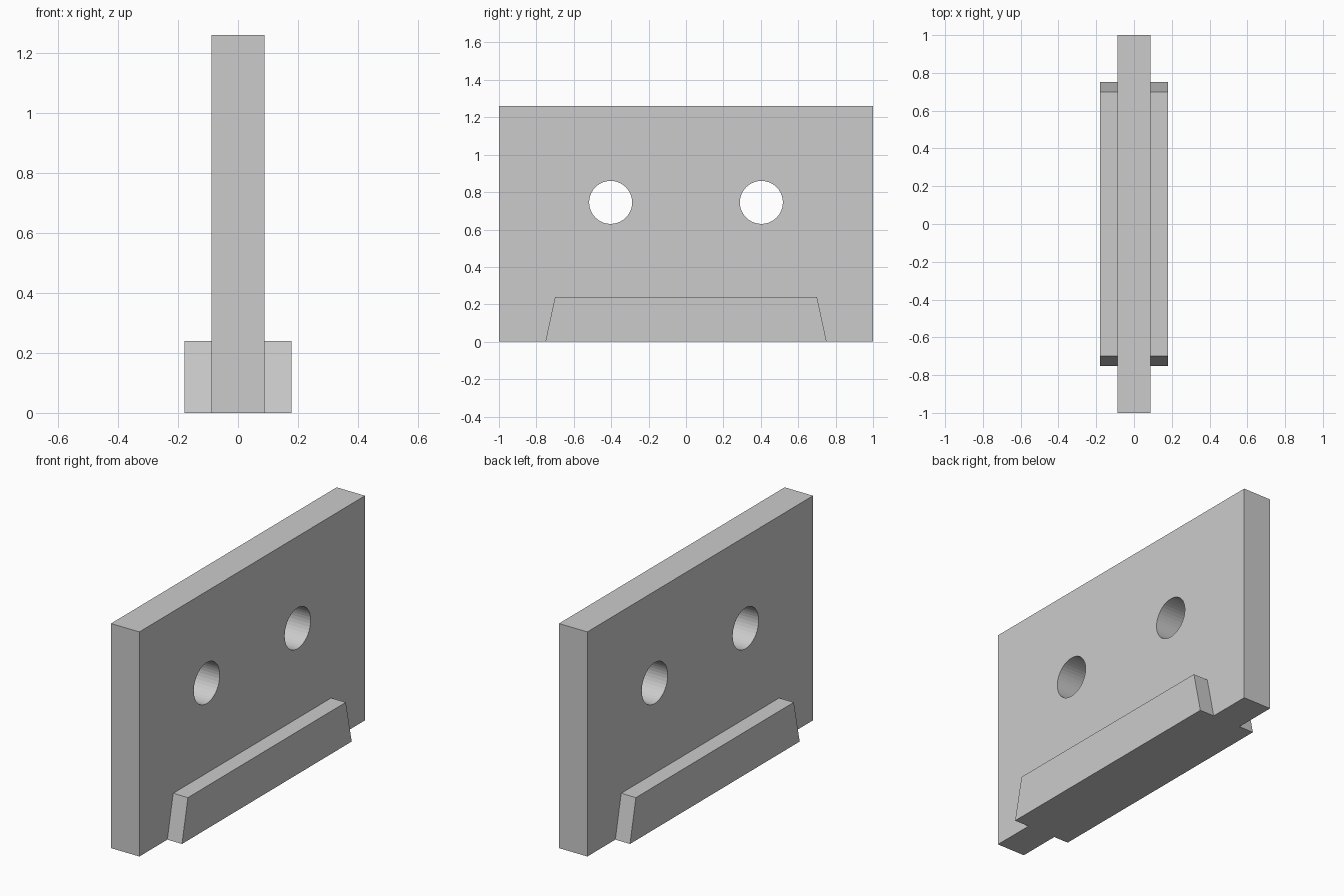
import bpy
import bmesh
from math import radians, cos, sin, tau

if "Cube" in bpy.data.objects:
    bpy.data.objects.remove(bpy.data.objects["Cube"])

PLATE_HALF, FOOT_HALF = 0.088, 0.179
HEIGHT = 1.26
HOLE_Y, HOLE_Z, HOLE_R, HOLE_SIDES = 0.403, 0.745, 0.115, 40


def extrude_x(name, profile, half):
    """Solid from a (y, z) profile, extruded from -half to +half along x."""
    bm = bmesh.new()
    face = bm.faces.new([bm.verts.new((-half, y, z)) for y, z in profile])
    new = bmesh.ops.extrude_face_region(bm, geom=[face])["geom"]
    bmesh.ops.translate(bm, vec=(2 * half, 0, 0),
                        verts=[v for v in new if isinstance(v, bmesh.types.BMVert)])
    bmesh.ops.recalc_face_normals(bm, faces=bm.faces)
    mesh = bpy.data.meshes.new(name)
    bm.to_mesh(mesh)
    bm.free()
    ob = bpy.data.objects.new(name, mesh)
    bpy.context.collection.objects.link(ob)
    return ob


def boolean(target, tool, operation):
    """Apply a boolean to the target and remove the tool object."""
    tool.hide_render = True
    mod = target.modifiers.new(tool.name, 'BOOLEAN')
    mod.operation, mod.solver, mod.object = operation, 'EXACT', tool
    bpy.context.view_layer.objects.active = target
    bpy.ops.object.modifier_apply(modifier=mod.name)
    bpy.data.objects.remove(tool)


# Upright plate
plate = extrude_x("mounting_plate",
                  [(-1, 0), (1, 0), (1, HEIGHT), (-1, HEIGHT)], PLATE_HALF)

# Tapered foot rail, protruding equally on both faces
foot = extrude_x("foot_rail",
                 [(-0.752, 0), (0.752, 0), (0.70, 0.24), (-0.70, 0.24)], FOOT_HALF)
boolean(plate, foot, 'UNION')

# Two round through holes
for side in (-1, 1):
    circle = [(side * HOLE_Y + HOLE_R * cos(tau * i / HOLE_SIDES),
               HOLE_Z + HOLE_R * sin(tau * i / HOLE_SIDES))
              for i in range(HOLE_SIDES)]
    boolean(plate, extrude_x("hole_cutter", circle, 0.3), 'DIFFERENCE')
